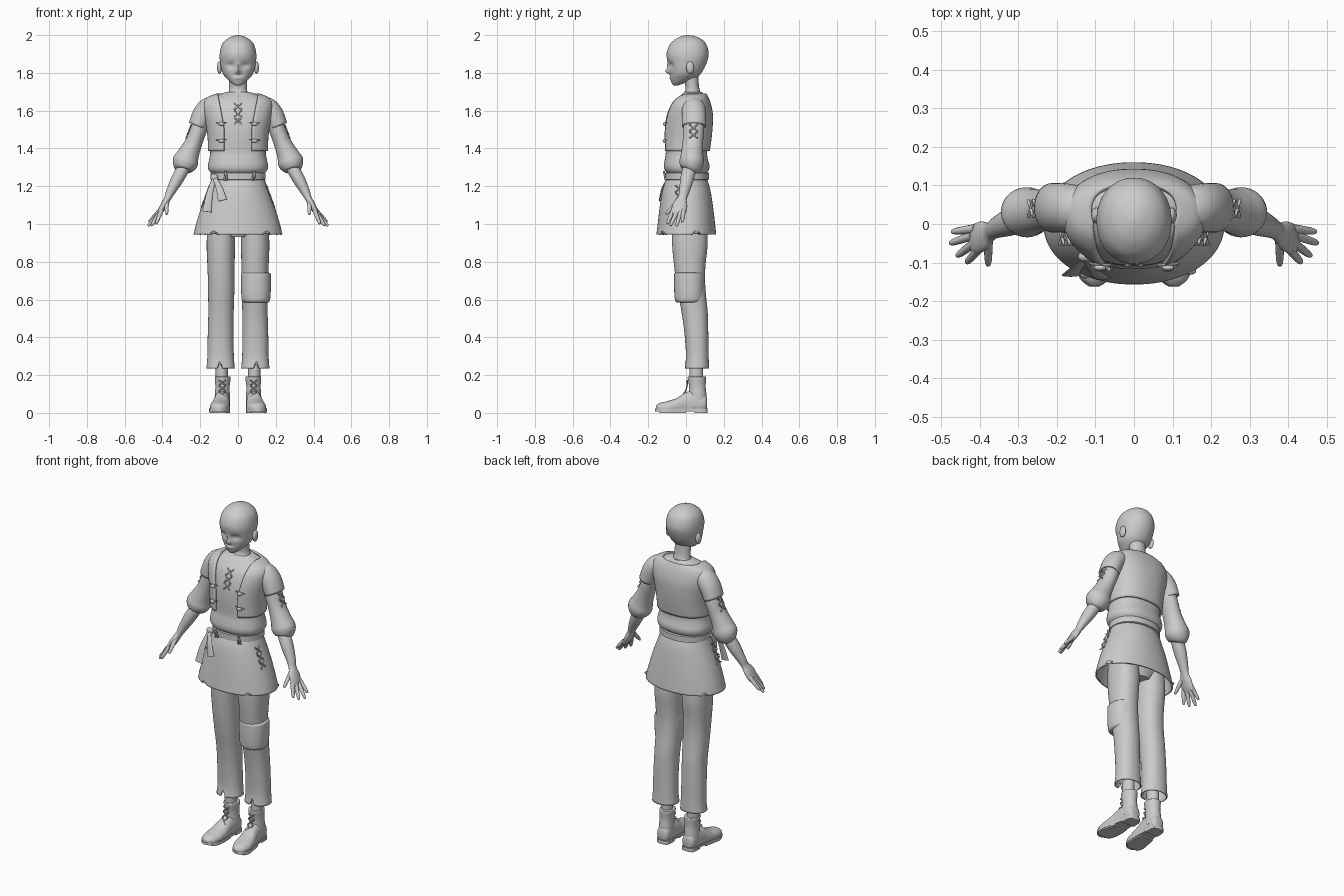
import bpy, bmesh, math
from math import sin, cos, pi, exp
from mathutils import Vector, Matrix

cube = bpy.data.objects.get("Cube")
if cube:
    bpy.data.objects.remove(cube)

grey = bpy.data.materials.new("plain grey")
grey.use_nodes = True
grey.diffuse_color = (0.6, 0.6, 0.6, 1)
grey.node_tree.nodes["Principled BSDF"].inputs["Base Color"].default_value = (0.6, 0.6, 0.6, 1)


def finish(name, bm, mirror=False, thick=0, angle=50):
    """Turn a bmesh into a smooth shaded object."""
    bmesh.ops.recalc_face_normals(bm, faces=bm.faces)
    me = bpy.data.meshes.new(name)
    bm.to_mesh(me)
    bm.free()
    me.materials.append(grey)
    ob = bpy.data.objects.new(name, me)
    bpy.context.collection.objects.link(ob)
    bpy.ops.object.select_all(action='DESELECT')
    ob.select_set(True)
    bpy.context.view_layer.objects.active = ob
    bpy.ops.object.shade_smooth_by_angle(angle=math.radians(angle))
    if thick:
        mod = ob.modifiers.new("thickness", 'SOLIDIFY')
        mod.thickness, mod.offset = thick, -1
    if mirror:
        ob.modifiers.new("mirror", 'MIRROR').use_clip = False
    return ob


def refine(rows, steps=4):
    """Smooth a list of section rows with a Catmull-Rom spline."""
    out = []
    for i in range(len(rows) - 1):
        p = [rows[max(i - 1, 0)], rows[i], rows[i + 1], rows[min(i + 2, len(rows) - 1)]]
        for k in range(steps):
            t = k / steps
            out.append([b + .5 * t * (c - a + t * (2 * a - 5 * b + 4 * c - d + t * (3 * (b - c) + d - a)))
                        for a, b, c, d in zip(*p)])
    return out + [list(rows[-1])]


def loft(name, rows, axis='Z', n=32, e=2.0, gap=None, caps=True, warp=None, steps=4, **kw):
    """Skin elliptical sections (x, y, z, ru, rv); gap(z) leaves the front open."""
    rows = refine(rows, steps)
    bm = bmesh.new()
    rings = []
    for i, (x, y, z, ru, rv) in enumerate(rows):
        if axis == 'Z':
            u, v = Vector((1, 0, 0)), Vector((0, -1, 0))
        elif axis == 'Y':
            u, v = Vector((1, 0, 0)), Vector((0, 0, 1))
        else:
            a, b = rows[max(i - 1, 0)], rows[min(i + 1, len(rows) - 1)]
            t = (Vector(b[:3]) - Vector(a[:3])).normalized()
            u = (Vector((0, 1, 0)) - t * t.y).normalized()
            v = t.cross(u)
        start = math.asin(min(.99, (gap(z) / ru) ** (e / 2))) if gap else 0
        ring = []
        for k in range(n):
            f = start + (2 * pi - 2 * start) * k / (n - 1 if gap else n)
            s, c = sin(f), cos(f)
            p = (Vector((x, y, z)) + u * ru * math.copysign(abs(s) ** (2 / e), s)
                 + v * rv * math.copysign(abs(c) ** (2 / e), c))
            ring.append(bm.verts.new(warp(p, f, i, len(rows)) if warp else p))
        rings.append(ring)
    for a, b in zip(rings, rings[1:]):
        for k in range(n - 1 if gap else n):
            j = (k + 1) % n
            bm.faces.new((a[k], a[j], b[j], b[k]))
    if caps and not gap:
        bm.faces.new(rings[0])
        bm.faces.new(rings[-1])
    return finish(name, bm, **kw)


def body(rows):
    """Rows (z, front, back, half width) to sections."""
    return [(0, (f + b) / 2, z, w, (b - f) / 2) for z, f, b, w in rows]


def rods(name, pairs, r=.004, **kw):
    """Thin cords between pairs of points."""
    bm = bmesh.new()
    for p, q in pairs:
        p, q = Vector(p), Vector(q)
        rot = (q - p).to_track_quat('Z', 'Y').to_matrix().to_4x4()
        bmesh.ops.create_cone(bm, cap_ends=True, segments=8, radius1=r, radius2=r,
                              depth=(q - p).length, matrix=Matrix.Translation((p + q) / 2) @ rot)
    return finish(name, bm, **kw)


def ball(name, c, size, **kw):
    bm = bmesh.new()
    bmesh.ops.create_uvsphere(bm, u_segments=20, v_segments=12, radius=1,
                              matrix=Matrix.Translation(c) @ Matrix.Diagonal((*size, 1)))
    return finish(name, bm, **kw)


# Head, with eye hollows, nose and mouth pushed into the face
def face(p, f, i, n):
    if p.y < 0:
        bump = lambda x, z, sx, sz: exp(-((abs(p.x) - x) / sx) ** 2 - ((p.z - z) / sz) ** 2)
        p.y += (.013 * bump(.038, 1.84, .024, .016) - .022 * bump(0, 1.808, .011, .014)
                - .008 * bump(0, 1.835, .01, .02) - .004 * bump(0, 1.772, .02, .007)
                + .004 * bump(0, 1.788, .025, .006))
    return p


loft("head", body([(1.733, -.066, -.045, .012), (1.745, -.075, -.01, .033), (1.77, -.083, .05, .06),
                   (1.80, -.086, .082, .082), (1.85, -.095, .108, .094), (1.90, -.103, .12, .097),
                   (1.95, -.086, .108, .085), (1.98, -.054, .08, .058), (1.995, -.02, .045, .026),
                   (2.0, .008, .016, .004)]), n=72, e=2.1, warp=face, steps=6)
ball("ear", (.098, .022, 1.828), (.013, .021, .033), mirror=True)
loft("neck", body([(1.62, -.04, .1, .075), (1.68, -.018, .085, .056), (1.72, -.002, .07, .047),
                   (1.79, -.02, .065, .048)]))

# Shirt and blouse fold over the belt
shirt = body([(1.265, -.095, .105, .138), (1.285, -.112, .12, .155), (1.31, -.117, .124, .159),
              (1.345, -.112, .115, .152), (1.38, -.107, .112, .147), (1.45, -.109, .122, .149),
              (1.52, -.106, .128, .158), (1.58, -.094, .128, .17), (1.63, -.074, .118, .172),
              (1.665, -.045, .105, .15), (1.685, -.022, .094, .1), (1.698, -.01, .085, .065)])
loft("shirt", shirt, e=2.3, n=64)


def chest_y(x, z, out=0):
    """Front surface of the shirt at a point."""
    r = min(refine(shirt, 12), key=lambda s: abs(s[2] - z))
    return r[1] - (r[4] + out) * (1 - min(1, abs(x) / (r[3] + out)) ** 2.3) ** (1 / 2.3)


# Open vest with short sleeves
loft("vest", [(x, y, z + .006, u + .012, v + .014) for x, y, z, u, v in shirt[4:11]], e=2.3, n=64,
     gap=lambda z: .075 + max(0, z - 1.5) * .17, thick=.012)
loft("vest_sleeve", [(.12, .035, 1.628, .05, .045), (.155, .04, 1.615, .061, .055),
                     (.187, .042, 1.578, .064, .055), (.213, .042, 1.518, .064, .05)],
     axis=None, caps=False, thick=.01, mirror=True)

# Puffed shirt sleeve, forearm and hand
loft("shirt_sleeve", [(.17, .04, 1.6, .05, .045), (.208, .04, 1.5, .055, .044), (.235, .036, 1.43, .054, .046),
                      (.262, .032, 1.37, .059, .057), (.279, .03, 1.328, .065, .068),
                      (.291, .024, 1.292, .053, .052), (.294, .02, 1.28, .03, .03)], axis=None, mirror=True)
loft("forearm_and_hand", [(.28, .022, 1.31, .036, .034), (.32, .006, 1.24, .036, .033),
                          (.357, -.01, 1.17, .027, .024), (.373, -.02, 1.135, .025, .018),
                          (.39, -.03, 1.105, .038, .018), (.409, -.038, 1.07, .04, .015),
                          (.42, -.04, 1.05, .034, .009)], axis=None, n=24, mirror=True)
for finger, base, tip in (("thumb", (.378, -.045, 1.115), (.378, -.108, 1.05)),
                          ("index_finger", (.405, -.068, 1.072), (.434, -.1, 1.0)),
                          ("middle_finger", (.415, -.05, 1.06), (.459, -.083, .99)),
                          ("ring_finger", (.418, -.03, 1.06), (.477, -.05, .988)),
                          ("little_finger", (.41, -.012, 1.075), (.472, -.02, 1.01))):
    a, b = Vector(base), Vector(tip)
    loft(finger, [(*a.lerp(b, t), r, r) for t, r in ((0, .012), (.4, .011), (.8, .009), (.97, .006), (1, .002))],
         axis=None, n=12, mirror=True)

# Belt with hanging ties and keeper loops
loft("belt", [(0, .005, z, .137 + o, .107 + o) for z, o in ((1.232, 0), (1.236, .009), (1.27, .009), (1.274, 0))],
     e=2.2, n=48, steps=1)
for x in (-.065, .085):
    rods("belt_loop", [((x - .008, -.108, 1.23), (x, -.117, 1.28)), ((x + .008, -.108, 1.23), (x, -.117, 1.28))], .005)
ball("belt_knot", (-.125, -.085, 1.245), (.02, .014, .02))
for tie, path in (("long_tie", [(-.125, -.09, 1.245), (-.15, -.115, 1.16), (-.165, -.133, 1.065)]),
                  ("short_tie", [(-.125, -.09, 1.245), (-.1, -.125, 1.19), (-.082, -.14, 1.125)])):
    loft(tie, [(*p, .004, .01 + .007 * i) for i, p in enumerate(path)], axis=None, n=12)


# Flared skirt with a torn hem
def torn_hem(p, f, i, n):
    if i == 0 and any(abs(f - a) < .07 for a in (.66, 1.9, 5.75, 4.1)):
        p.z += .018
    return p


skirt = body([(.945, -.157, .16, .235), (1.0, -.15, .154, .222), (1.1, -.138, .142, .191),
              (1.19, -.122, .127, .157), (1.245, -.1, .108, .138)])
loft("skirt", skirt, n=96, e=2.1, caps=False, thick=.008, warp=torn_hem)
loft("hips", body([(.93, -.06, .095, .07), (1.0, -.08, .11, .15), (1.15, -.08, .1, .13)]))


# Trousers with a split hem
def split_hem(p, f, i, n):
    d = min(abs(f - .05), abs(f - .05 - 2 * pi))
    if i < 5 and d < .16:
        p.z = max(p.z, .29 - d * .35)
    return p


loft("trouser_leg", [(.092, .058, .235, .075, .064), (.092, .06, .3, .07, .06), (.092, .055, .42, .068, .063),
                     (.09, .046, .53, .067, .069), (.089, .033, .62, .069, .073), (.089, .024, .7, .07, .077),
                     (.09, .02, .78, .072, .083), (.091, .02, .9, .075, .094), (.088, .015, 1.05, .07, .09)],
     n=64, e=2.2, caps=False, thick=.006, warp=split_hem, mirror=True)

# Padded patch on the left knee
loft("knee_patch", [(.095, .017, z, .071 + o, .072 + o) for z, o in
                    ((.585, -.006), (.6, .004), (.66, .008), (.72, .008), (.738, .006), (.742, -.002))],
     e=2.2, n=48)

# Boots
loft("ankle", [(.086, .055, .15, .032, .036), (.086, .055, .26, .032, .036)], mirror=True)
loft("boot_shaft", [(.083, .06, .04, .041, .048), (.083, .062, .09, .04, .047), (.082, .06, .14, .038, .044),
                    (.081, .058, .185, .042, .049), (.081, .058, .192, .038, .045)], mirror=True)


def flat_bottom(p, f, i, n):
    p.z = max(p.z, .018)
    return p


loft("boot_foot", [(.082, .112, .05, .02, .025), (.083, .1, .05, .036, .045), (.084, .05, .05, .041, .068),
                   (.087, 0, .045, .043, .064), (.093, -.05, .035, .05, .043), (.098, -.1, .028, .051, .034),
                   (.101, -.14, .025, .038, .027), (.102, -.16, .022, .014, .014)],
     axis='Y', warp=flat_bottom, e=2.2, mirror=True)


def slab(name, outline, z0, z1):
    """Extruded footprint from (y, centre, half width) stations."""
    pts = refine(outline)
    bm = bmesh.new()
    ring = [(c + w, y) for y, c, w in pts] + [(c - w, y) for y, c, w in reversed(pts)]
    base = bm.faces.new([bm.verts.new((x, y, z0)) for x, y in ring])
    top = bmesh.ops.extrude_face_region(bm, geom=[base])["geom"]
    bmesh.ops.translate(bm, vec=(0, 0, z1 - z0), verts=[v for v in top if isinstance(v, bmesh.types.BMVert)])
    finish(name, bm, mirror=True, angle=30)


slab("boot_sole", [(.115, .083, .018), (.1, .083, .038), (.03, .085, .041), (-.06, .094, .052),
                   (-.11, .1, .052), (-.145, .102, .036), (-.163, .103, .012)], .008, .022)
slab("boot_heel", [(.115, .083, .018), (.1, .083, .038), (.045, .084, .041)], 0, .012)
slab("boot_tread", [(.0, .09, .042), (-.06, .094, .05), (-.11, .1, .05), (-.14, .102, .036)], 0, .012)


# Lacing: a ladder of crosses placed by a function of side offset and height
def lacing(name, place, heights, w, h, r=.004, **kw):
    rods(name, [(place(s * w, z), place(-s * w, z + h)) for z in heights for s in (-1, 1)], r, **kw)


lacing("chest_lacing", lambda s, z: (s, chest_y(s, z) - .003, z), (1.53, 1.568, 1.606), .02, .034)
lacing("sleeve_lacing", lambda s, z: (.246 + (1.53 - z) * .38, .04 + s, z), (1.455, 1.492), .022, .034, mirror=True)
lacing("skirt_lacing", lambda s, z: (.145 + (1.22 - z) * .37, -.035 + s, z), (1.09, 1.13, 1.17), .02, .034, mirror=True)
lacing("boot_lacing", lambda s, z: (.083 + s, .006 - max(0, .125 - z) * .8, z), (.085, .115, .145), .018, .028,
       .0035, mirror=True)

# Vest toggles
for z in (1.44, 1.53):
    y = chest_y(.085, z, .014) - .006
    ball("vest_toggle", (.088, y, z), (.016, .008, .01), mirror=True)
    rods("toggle_cord", [((.06, y + .006, z + .008), (.115, y + .01, z + .004))], .003, mirror=True)
